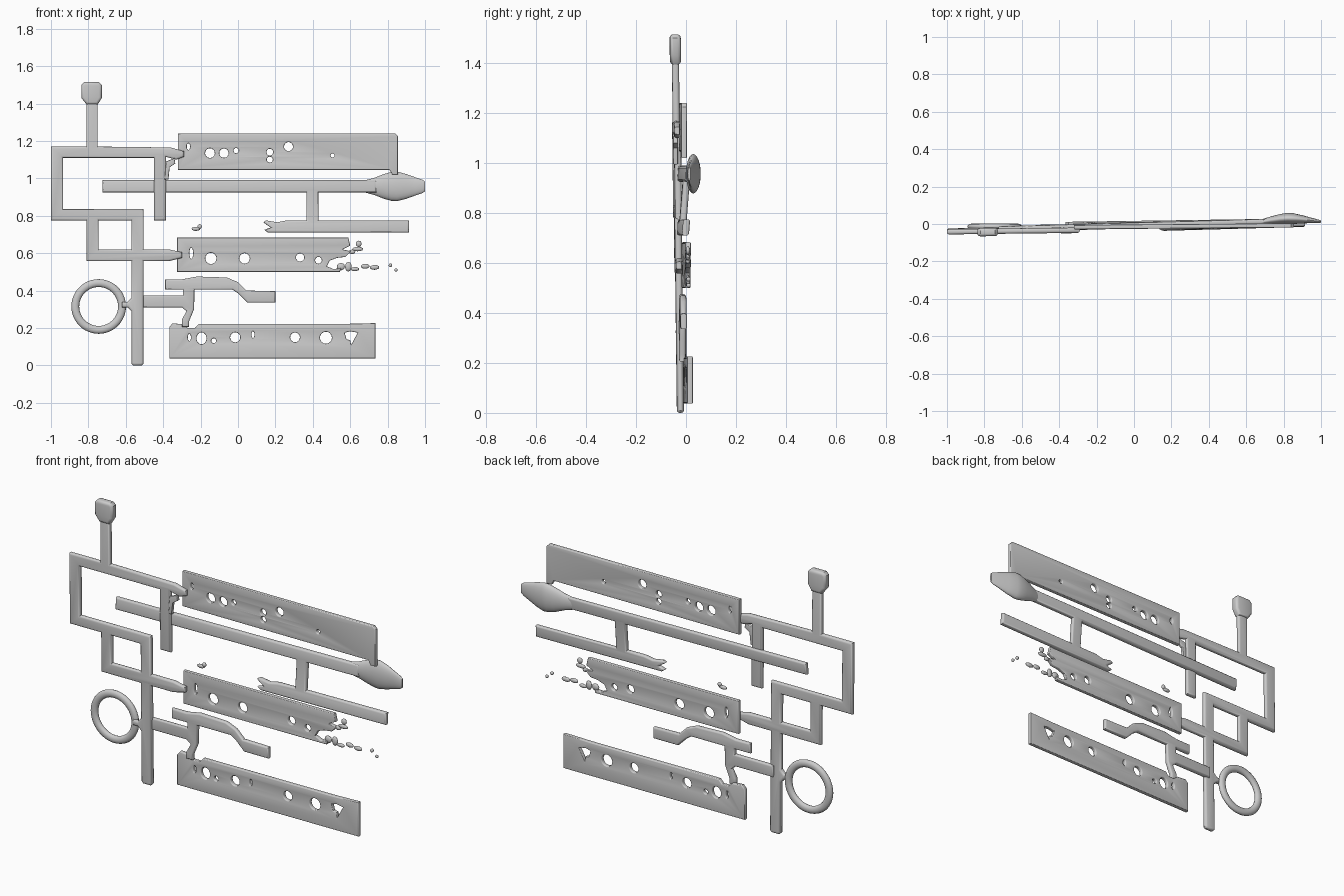
import bpy, bmesh, math
from mathutils import Vector


def finish(ob, angle=40):
    bpy.ops.object.select_all(action='DESELECT')
    ob.select_set(True)
    bpy.context.view_layer.objects.active = ob
    bpy.ops.object.shade_smooth_by_angle(angle=math.radians(angle))


def add_mesh(name, bm):
    bmesh.ops.recalc_face_normals(bm, faces=bm.faces)
    me = bpy.data.meshes.new(name)
    bm.to_mesh(me)
    bm.free()
    ob = bpy.data.objects.new(name, me)
    bpy.context.collection.objects.link(ob)
    finish(ob)
    return ob


def oval(x, z, rx, rz=None, n=16):
    rz = rz or rx
    return [(x + rx * math.cos(2 * math.pi * i / n),
             z + rz * math.sin(2 * math.pi * i / n)) for i in range(n)]


def slab(name, outline, holes=(), thick=0.028, bevel=0.011, a=0.0, b=0.0, c=0.0):
    """Rounded flat part from an x-z outline, lying on the sheet y = a + b*x + c*z."""
    cu = bpy.data.curves.new(name + "_profile", 'CURVE')
    cu.dimensions = '2D'
    cu.fill_mode = 'BOTH'
    cu.extrude = thick / 2 - bevel
    cu.bevel_depth = bevel
    cu.bevel_resolution = 2
    cu.offset = -bevel
    for loop in [outline, *holes]:
        sp = cu.splines.new('POLY')
        sp.points.add(len(loop) - 1)
        for p, (x, z) in zip(sp.points, loop):
            p.co = (x, z, 0, 1)
        sp.use_cyclic_u = True
    tmp = bpy.data.objects.new(name + "_profile", cu)
    bpy.context.collection.objects.link(tmp)
    dg = bpy.context.evaluated_depsgraph_get()
    me = bpy.data.meshes.new_from_object(tmp.evaluated_get(dg))
    bpy.data.objects.remove(tmp)
    bm = bmesh.new()
    bm.from_mesh(me)
    bpy.data.meshes.remove(me)
    bmesh.ops.remove_doubles(bm, verts=bm.verts, dist=0.0002)
    for v in bm.verts:
        x, z, d = v.co
        v.co = (x, a + b * x + c * z - d, z)
    return add_mesh(name, bm)


# Left frame: post, open rectangle, small square, long pole and side arms
frame_sheet = dict(a=-0.016, b=0.012, c=-0.012)
slab("left_frame", [
    (-1, 1.17), (-.81, 1.17), (-.81, 1.43), (-.75, 1.43), (-.75, 1.17),
    (-.36, 1.165), (-.29, 1.145), (-.29, 1.115), (-.33, 1.10), (-.385, 1.115),
    (-.385, .775), (-.45, .775), (-.45, 1.11), (-.935, 1.11), (-.935, .835),
    (-.505, .835), (-.505, .62), (-.37, .62), (-.30, .605), (-.30, .575),
    (-.37, .557), (-.505, .557), (-.505, .01), (-.515, 0), (-.56, 0),
    (-.57, .01), (-.57, .29), (-.59, .31), (-.62, .31), (-.62, .34), (-.59, .34),
    (-.57, .36), (-.57, .557), (-.81, .557), (-.81, .775), (-1, .775)],
    holes=[[(-.745, .62), (-.57, .62), (-.57, .775), (-.745, .775)]], **frame_sheet)

# Thick cap on top of the post
slab("post_cap", [(-.81, 1.395), (-.837, 1.43), (-.837, 1.50), (-.822, 1.515),
                  (-.743, 1.515), (-.728, 1.50), (-.728, 1.43), (-.75, 1.395)],
     thick=0.044, bevel=0.014, **frame_sheet)

# Long bar with a T-shaped branch hanging below
slab("long_bar", [
    (-.725, .99), (.74, .99), (.74, .925), (.43, .925), (.43, .775), (.915, .775),
    (.915, .71), (.16, .71), (.14, .725), (.175, .737), (.135, .765), (.15, .775),
    (.21, .765), (.26, .775), (.365, .775), (.365, .925), (-.725, .925)],
    bevel=0.010, a=-0.0846, b=0.028, c=0.08)

# Bulged blade at the end of the long bar: x, y centre, y radius, z radius
sections = [(.68, .011, .013, .033), (.73, .020, .020, .046), (.78, .027, .026, .066),
            (.82, .030, .029, .077), (.85, .029, .029, .079), (.90, .025, .022, .066),
            (.95, .019, .014, .048), (.985, .014, .010, .036), (1.0, .013, .006, .026)]
bm = bmesh.new()
N = 24
rings = []
for x, y, ry, rz in sections:
    rings.append([bm.verts.new((x, y + ry * math.cos(2 * math.pi * i / N),
                                .957 + rz * math.sin(2 * math.pi * i / N)))
                  for i in range(N)])
for r0, r1 in zip(rings, rings[1:]):
    for i in range(N):
        j = (i + 1) % N
        bm.faces.new((r0[i], r0[j], r1[j], r1[i]))
bm.faces.new(rings[0])
bm.faces.new(rings[-1])
add_mesh("blade", bm)

# Ring beside the pole
bpy.ops.mesh.primitive_torus_add(major_radius=0.125, minor_radius=0.021,
                                 major_segments=48, minor_segments=12,
                                 location=(-.745, -.014, .315),
                                 rotation=(math.pi / 2, 0, 0))
ring = bpy.context.object
ring.name = "ring"
ring.scale.z = 0.75
finish(ring, 60)

# Kinked arm between the pole and the bottom plate
slab("kinked_arm", [
    (-.39, .46), (-.30, .46), (-.22, .475), (-.06, .47), (0, .445), (.045, .40),
    (.20, .397), (.20, .335), (.05, .335), (0, .385), (-.03, .405), (-.232, .405),
    (-.235, .30), (-.262, .235), (-.262, .205), (-.30, .205), (-.30, .245),
    (-.275, .29), (-.30, .31), (-.53, .31), (-.53, .375), (-.295, .375),
    (-.295, .405), (-.39, .405)], thick=0.026, bevel=0.009, a=-0.011, b=0.012)

# Three perforated plates
plate = dict(thick=0.023, bevel=0.005)
slab("top_plate", [(-.322, 1.24), (.84, 1.24), (.855, 1.225), (.855, 1.02), (.825, 1.02),
                   (.81, 1.045), (-.322, 1.045)],
     holes=[oval(-.15, 1.135, .026), oval(-.075, 1.135, .025), oval(-.01, 1.148, .014),
            oval(.17, 1.14, .018), oval(.17, 1.10, .016), oval(.27, 1.17, .024),
            oval(.505, 1.122, .011), oval(-.265, 1.17, .009, .018)],
     a=-0.0145, b=0.008, **plate)

slab("middle_plate", [
    (-.325, .683), (.59, .683), (.60, .64), (.56, .62), (.605, .61), (.575, .58),
    (.53, .575), (.49, .56), (.475, .53), (.51, .515), (.55, .52), (.545, .50),
    (-.325, .50)],
    holes=[oval(-.145, .572, .030), oval(.035, .572, .028), oval(.332, .577, .022),
           oval(.43, .562, .018), oval(-.25, .60, .010, .03)],
    a=-0.001, b=0.015, **plate)

slab("bottom_plate", [
    (-.367, .205), (-.35, .225), (-.29, .22), (-.27, .20), (-.23, .20), (-.21, .222),
    (.57, .222), (.735, .226), (.735, .037), (-.367, .037)],
    holes=[oval(-.195, .145, .027, .032), oval(-.13, .132, .013), oval(-.015, .15, .027),
           oval(.305, .15, .026), oval(.47, .148, .032),
           oval(.08, .165, .008, .018), oval(-.26, .15, .008, .02),
           [(.57, .175), (.58, .14), (.60, .135), (.605, .11), (.64, .175), (.60, .182)]],
    a=0.0053, b=0.0145, **plate)

# Ragged chip where the frame meets the top plate
slab("joint_chip", [(-.385, 1.09), (-.34, 1.108), (-.335, 1.08), (-.365, 1.06),
                    (-.372, .995), (-.392, .995)],
     thick=0.02, bevel=0.004, a=-0.042)

# Loose crumbs: x, z, x radius, z radius
crumbs = [(.645, .65, .016, .017), (.64, .622, .03, .012), (.61, .607, .018, .012),
          (.55, .528, .022, .02), (.59, .528, .018, .026), (.625, .515, .024, .011),
          (.68, .53, .024, .013), (.73, .524, .026, .013), (.815, .535, .010, .010),
          (.845, .51, .009, .009), (-.225, .73, .024, .011), (-.205, .742, .012, .013)]
for i, (x, z, rx, rz) in enumerate(crumbs):
    bm = bmesh.new()
    bmesh.ops.create_icosphere(bm, subdivisions=2, radius=1)
    bmesh.ops.scale(bm, vec=Vector((rx, .009, rz)), verts=bm.verts)
    bmesh.ops.translate(bm, vec=Vector((x, .012 * x, z)), verts=bm.verts)
    add_mesh(f"crumb_{i + 1}", bm)
